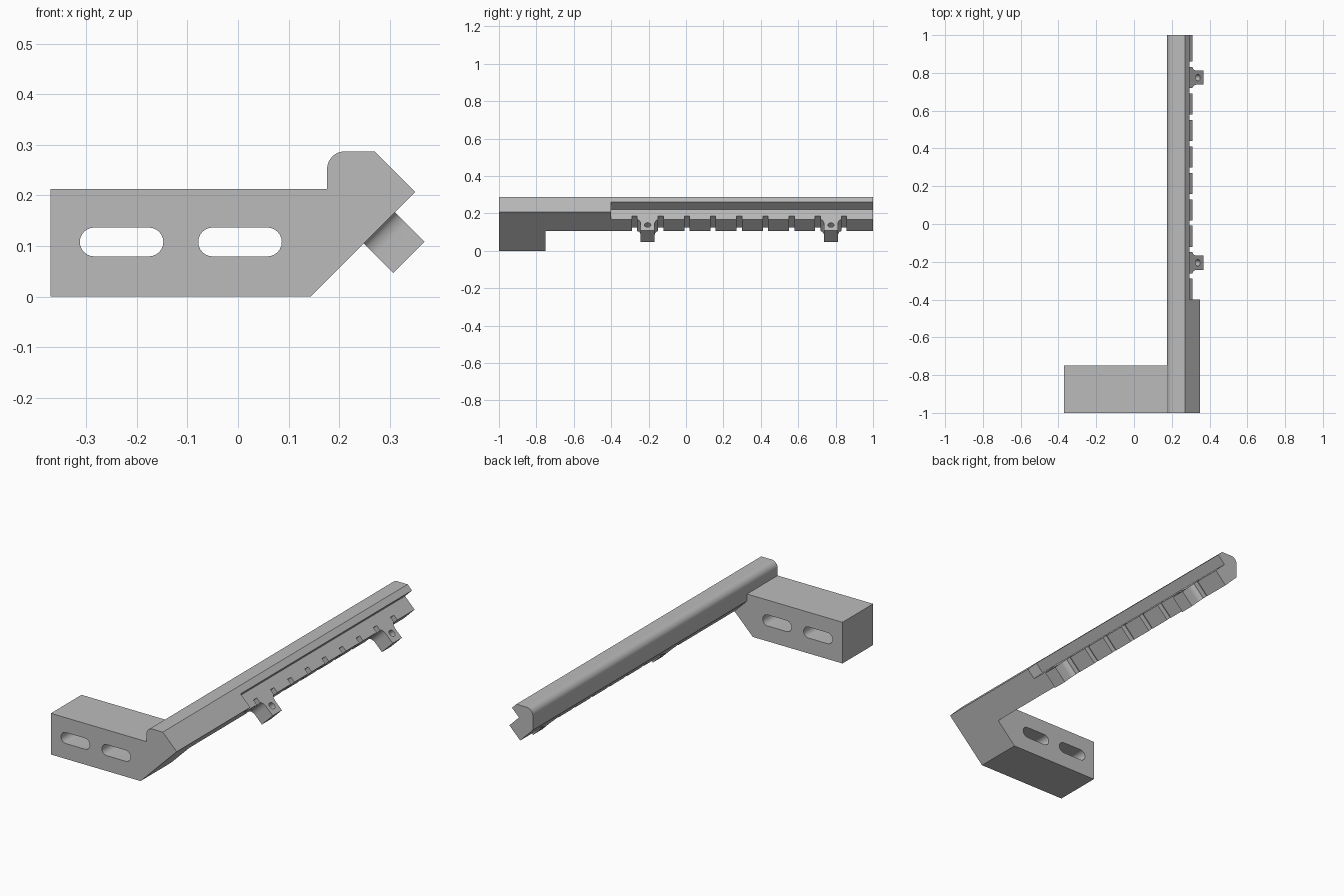
import bpy, bmesh, math
from mathutils import Matrix, Vector

cube = bpy.data.objects.get("Cube")
if cube:
    bpy.data.objects.remove(cube, do_unlink=True)

grey = bpy.data.materials.new("plain_grey")
grey.use_nodes = True
colour = (0.5, 0.5, 0.5, 1)
grey.diffuse_color = colour
grey.node_tree.nodes["Principled BSDF"].inputs["Base Color"].default_value = colour


def arc(cx, cy, rx, ry, start, end, steps=10):
    """Points along an elliptical arc, angles in degrees."""
    angles = [math.radians(start + (end - start) * i / steps) for i in range(steps + 1)]
    return [(cx + rx * math.cos(a), cy + ry * math.sin(a)) for a in angles]


def slab(name, outlines, depth, frame):
    """Extrude an outline, with any further outlines as holes, along the frame's z."""
    curve = bpy.data.curves.new(name, "CURVE")
    curve.dimensions = "2D"
    curve.fill_mode = "BOTH"
    curve.extrude = depth / 2
    for outline in outlines:
        spline = curve.splines.new("POLY")
        spline.points.add(len(outline) - 1)
        for point, (a, b) in zip(spline.points, outline):
            point.co = (a, b, 0, 1)
        spline.use_cyclic_u = True
    obj = bpy.data.objects.new(name, curve)
    bpy.context.collection.objects.link(obj)
    obj.matrix_world = frame
    bpy.ops.object.select_all(action="DESELECT")
    obj.select_set(True)
    bpy.context.view_layer.objects.active = obj
    bpy.ops.object.convert(target="MESH")
    obj = bpy.context.object
    bm = bmesh.new()
    bm.from_mesh(obj.data)
    bmesh.ops.remove_doubles(bm, verts=bm.verts, dist=1e-5)
    bmesh.ops.recalc_face_normals(bm, faces=bm.faces)
    bm.to_mesh(obj.data)
    bm.free()
    obj.data.materials.clear()
    obj.data.materials.append(grey)
    bpy.ops.object.shade_smooth_by_angle(angle=math.radians(30))
    return obj


def frame_of(x_axis, y_axis, origin):
    x, y = Vector(x_axis), Vector(y_axis)
    m = Matrix((x, y, x.cross(y))).transposed().to_4x4()
    m.translation = origin
    return m


def along_y(name, outlines, y0, y1):
    frame = frame_of((1, 0, 0), (0, 0, 1), (0, (y0 + y1) / 2, 0))
    return slab(name, outlines, y1 - y0, frame)


# Shared section pieces
LEFT, TOP = 0.176, 0.287
crown = [(0.27, TOP)] + arc(LEFT + 0.035, TOP - 0.035, 0.035, 0.035, 90, 180)
heel, nose = (0.248, 0.105), (0.35, 0.207)


def slot(cx, cz=0.108, half=0.054, r=0.0285):
    return arc(cx + half, cz, r, r, -90, 90, 12) + arc(cx - half, cz, r, r, 90, 270, 12)


# Mounting block with two slots
block = [(-0.37, 0), (0.143, 0), nose] + crown + [(LEFT, 0.213), (-0.37, 0.213)]
along_y("mounting_block", [block, slot(-0.23), slot(0.004)], -1, -0.75)

# Solid arm, then the grooved rail
along_y("solid_arm", [[(LEFT, 0.177), heel, nose] + crown], -0.75, -0.4)
groove = [(0.193, 0.16), (0.255, 0.222), (0.295, 0.262)]
along_y("grooved_rail", [[(LEFT, 0.177)] + groove + crown], -0.4, 1)

# Slanted lip: its outline runs along y with notches and two tabs
s = math.sqrt(0.5)
root, edge, tip = 0.033 * s, 0.143 * s, 0.26 * s
notch_depth, notch_half = 0.028, 0.014
tab_half, flare, flare_len = 0.0375, 0.0185, 0.032
pitch, first = 0.14, -0.275
tabs = [first + pitch / 2, first + pitch * 7.5]
lip = [(-0.4, root), (-0.4, edge)]
for i in range(9):
    y = first + pitch * i
    lip += [(y - notch_half, edge), (y - notch_half, edge - notch_depth),
            (y + notch_half, edge - notch_depth), (y + notch_half, edge)]
    if i in (0, 7):
        c = y + pitch / 2
        right = arc(c + tab_half + flare, edge + flare_len, flare, flare_len, 180, 270)
        left = [(2 * c - a, b) for a, b in reversed(right)]
        # the flare ends just meet the notch corners
        lip += left[1:] + [(c - tab_half, tip), (c + tab_half, tip)] + right[:-1]
lip += [(1, edge), (1, root)]
holes = [arc(c, 0.2 * s, 0.017, 0.017, 0, 345, 23) for c in tabs]
lip_frame = frame_of((0, 1, 0), (s, 0, -s), (0.2075, 0, 0.2075))
slab("notched_lip", [lip] + holes, 0.124 * s, lip_frame)
